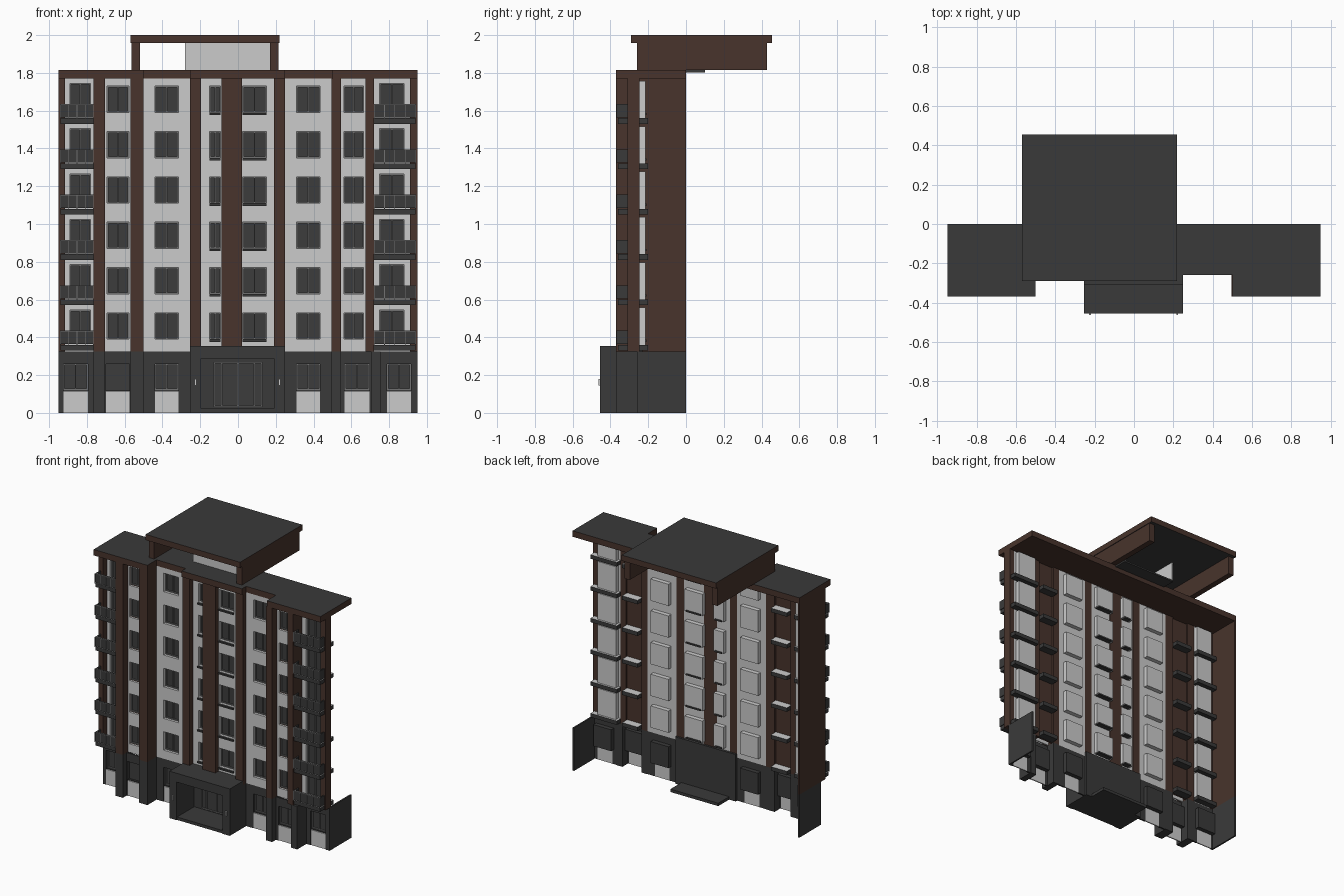
import bpy, bmesh
from mathutils import Vector

cube = bpy.data.objects.get("Cube")
if cube:
    bpy.data.objects.remove(cube, do_unlink=True)


def material(name, r, g, b):
    m = bpy.data.materials.new(name)
    m.use_nodes = True
    m.diffuse_color = (r, g, b, 1)
    m.node_tree.nodes["Principled BSDF"].inputs["Base Color"].default_value = (r, g, b, 1)
    return m


MATS = {
    "white": material("white plaster", .6, .6, .6),
    "dark": material("dark grey stone", .042, .042, .042),
    "brown": material("brown cladding", .065, .034, .025),
    "glass": material("dark glass", .046, .046, .046),
    "frame": material("grey frame", .17, .17, .17),
}
KEYS = list(MATS)


class Part:
    """Collects boxes into one named object."""

    def __init__(self, name):
        self.name, self.bm = name, bmesh.new()

    def box(self, mat, x, y, z, top=None, bottom=None):
        c = Vector((sum(x) / 2, sum(y) / 2, sum(z) / 2))
        verts = bmesh.ops.create_cube(self.bm, size=1)["verts"]
        size = Vector((x[1] - x[0], y[1] - y[0], z[1] - z[0]))
        for v in verts:
            v.co = v.co * size + c
        for f in {f for v in verts for f in v.link_faces}:
            f.normal_update()
            pick = top if f.normal.z > .5 else bottom if f.normal.z < -.5 else None
            f.material_index = KEYS.index(pick or mat)
        return self

    def done(self):
        me = bpy.data.meshes.new(self.name)
        self.bm.to_mesh(me)
        self.bm.free()
        for m in MATS.values():
            me.materials.append(m)
        ob = bpy.data.objects.new(self.name, me)
        bpy.context.collection.objects.link(ob)


FLOORS = [.33 + .24 * i for i in range(6)]
BASE, EAVES, ROOF = .325, 1.77, 1.815
T = .012


def window(p, x, y, z, mat, framed=True):
    """Recessed window: reveal box behind the wall, glass and frame bars."""
    back, glass, w = y + .045, y + .027, .007
    p.box(mat, x, (glass + .004, back), z)
    p.box("glass", x, (glass, glass + .004), z)
    for a, b in ((x[0] - T, x[0]), (x[1], x[1] + T)):
        p.box(mat, (a, b), (y + T, back), (z[0] - T, z[1] + T))
    for a, b in ((z[0] - T, z[0]), (z[1], z[1] + T)):
        p.box(mat, x, (y + T, back), (a, b))
    if not framed:
        return
    mid = sum(x) / 2
    bars = (glass - .008, glass)
    for a in (x[0], mid - w / 2, x[1] - w):
        p.box("frame", (a, a + w), bars, z)
    for a in (z[0], z[1] - w):
        p.box("frame", x, bars, (a, a + w))


def wall(p, mat, x, y, z, hole, heights):
    """Thin wall with a stack of openings."""
    depth = (y, y + T)
    p.box(mat, (x[0], hole[0]), depth, z)
    p.box(mat, (hole[1], x[1]), depth, z)
    low = z[0]
    for a, b in heights:
        if a > low:
            p.box(mat, hole, depth, (low, a))
        low = b
    p.box(mat, hole, depth, (low, z[1]))


# Facade bays: name, extent, opening, front plane, kind
BAYS = [
    ("right_balcony_bay", (-.92, -.765), (-.89, -.78), -.26, "balcony"),
    ("right_wing_bay", (-.705, -.57), (-.693, -.577), -.31, "wing"),
    ("right_middle_bay", (-.5, -.255), (-.44, -.315), -.26, "plain"),
    ("centre_right_bay", (-.195, -.087), (-.15, -.092), -.26, "ledge"),
    ("centre_left_bay", (.02, .19), (.025, .15), -.26, "ledge"),
    ("left_middle_bay", (.25, .495), (.31, .435), -.26, "plain"),
    ("left_wing_bay", (.545, .675), (.56, .665), -.31, "wing"),
    ("left_balcony_bay", (.72, .915), (.75, .88), -.26, "balcony"),
]
for name, x, hole, y, kind in BAYS:
    p = Part(name)
    low, high = (.035, .215) if kind == "balcony" else (.06, .2)
    heights = [(f + low, f + high) for f in FLOORS]
    wall(p, "white", x, y, (BASE, EAVES), hole, heights)
    for h in heights:
        window(p, hole, y, h, "brown" if kind == "wing" else "white")
        if kind == "ledge":
            p.box("dark", (hole[0], hole[1]), (y - .015, y + .05), (h[0] - .014, h[0] - .002))
    if kind == "wing":
        p.box("brown", x, (y + .045, y + .05), (BASE, EAVES))
        for f in FLOORS:
            p.box("dark", x, (y + .05, -.2), (f, f + .03), top="white")
    p.done()

# Full height pilasters: extent, front plane
p = Part("pilasters")
for x0, x1, y in ((-.95, -.915, -.31), (-.765, -.705, -.37), (-.57, -.5, -.37),
                  (-.255, -.195, -.3), (-.087, .02, -.3), (.19, .25, -.3),
                  (.495, .545, -.37), (.675, .72, -.37), (.91, .95, -.31)):
    p.box("brown", (x0, x1), (y, -.245), (BASE, EAVES))
p.done()

# Balconies with slab, solid rail and grey bars
for side, x in (("right", (-.94, -.765)), ("left", (.72, .94))):
    p = Part(side + "_balconies")
    for f in FLOORS:
        p.box("dark", x, (-.36, -.2), (f, f + .03), top="white")
        rail = (f + .035, f + .105)
        p.box("dark", x, (-.365, -.355), rail)
        for a in (x[0], x[1] - .01):
            p.box("dark", (a, a + .01), (-.355, -.31), rail)
        step = (x[1] - x[0]) / 4
        for i in range(5):
            a = x[0] + i * step
            p.box("frame", (a - .002, a + .002), (-.369, -.365), (f + .03, rail[1]))
        p.box("frame", x, (-.368, -.352), (rail[1] - .004, rail[1]))
    p.done()

# Ground floor bays: extent, opening, front plane, framed
GROUND = [
    ((-.95, -.765), (-.925, -.795), -.26, True),
    ((-.705, -.57), (-.7, -.575), -.325, False),
    ((-.5, -.255), (-.44, -.315), -.26, True),
    ((.25, .495), (.31, .435), -.26, True),
    ((.545, .705), (.565, .695), -.325, True),
    ((.755, .95), (.79, .915), -.26, True),
]
p = Part("ground_floor")
for x, hole, y, framed in GROUND:
    wall(p, "dark", x, y, (0, BASE), hole, [(0, .26)])
    p.box("white", hole, (y + .004, y + T), (0, .115))
    window(p, hole, y, (.122, .26), "dark", framed)
for x in ((-.765, -.705), (-.57, -.5), (.495, .545), (.705, .755)):
    p.box("dark", x, (-.37, -.245), (0, BASE))
for s in (-1, 1):
    p.box("dark", sorted((s * .938, s * .95)), (-.26, 0), (0, BASE))
p.done()

# Tall side wall
Part("right_side_wall").box("brown", (-.95, -.938), (-.26, 0), (BASE, EAVES)).done()

# Entrance porch
p = Part("entrance_porch")
porch = (-.455, -.23)
p.box("dark", (-.255, -.195), porch, (0, .355))
p.box("dark", (.19, .25), porch, (0, .355))
p.box("dark", (-.195, .19), porch, (.288, .355))
p.box("dark", (-.195, .19), (-.245, -.23), (0, .288))
p.box("dark", (-.2, .2), (-.45, -.1), (0, .022))
p.done()

p = Part("entrance_doors")
door = (-.258, -.25)
p.box("glass", (-.13, .13), (-.25, -.245), (.03, .27))
for a in (-.13, -.09, -.004, .082, .122):
    p.box("frame", (a, a + .008), door, (.03, .27))
for a in (.03, .262):
    p.box("frame", (-.13, .13), door, (a, a + .008))
p.done()

p = Part("porch_lamps")
for a in (-.225, .22):
    p.box("white", (a - .005, a + .005), (-.463, -.455), (.145, .18))
p.done()

# Main roof, stepping with the facade
p = Part("main_roof")
for x0, x1, y in ((-.95, -.5, -.37), (-.5, -.255, -.26), (-.255, .25, -.31),
                  (.25, .5, -.26), (.5, .95, -.37)):
    p.box("brown", (x0, x1), (y, 0), (EAVES, ROOF), top="dark")
p.done()

# Rooftop canopy open to front and back
p = Part("roof_canopy")
p.box("brown", (-.57, .22), (-.29, .455), (1.957, 2), top="dark", bottom="dark")
for a in (-.565, .17):
    p.box("brown", (a, a + .045), (-.26, .43), (ROOF, 1.957))
p.done()

# Stair head under the canopy
p = Part("stair_head")
p.box("dark", (-.28, .17), (0, .1), (1.803, ROOF))
p.box("white", (-.28, .17), (-.14, -.128), (ROOF, 1.957))
for a in (-.28, .158):
    p.box("white", (a, a + T), (-.128, .1), (ROOF, 1.957))
p.done()
